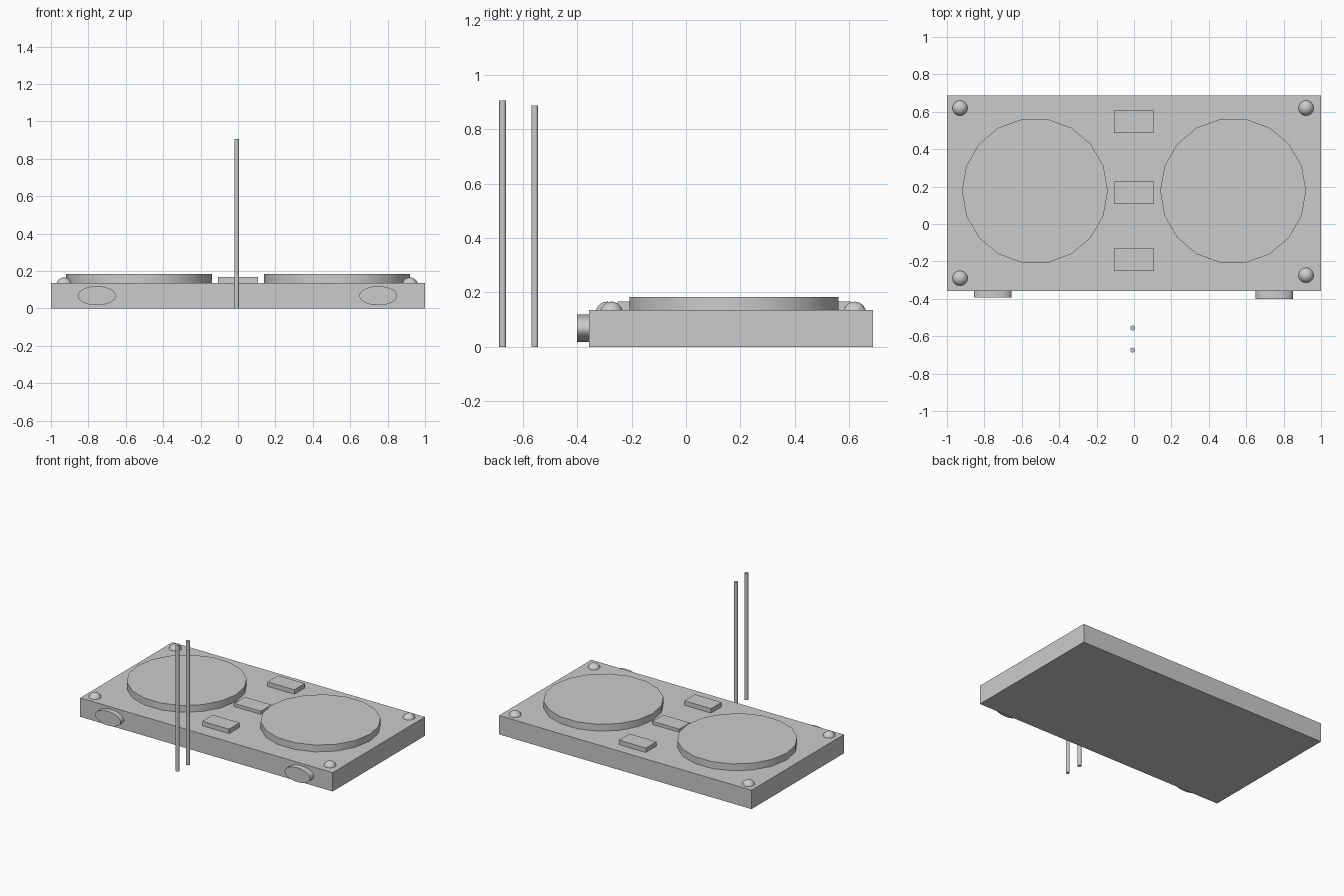
import bpy
from math import radians

if "Cube" in bpy.data.objects:
    bpy.data.objects.remove(bpy.data.objects["Cube"])


def finish(obj, name, scale=(1, 1, 1), smooth=False):
    obj.name = name
    obj.scale = scale
    bpy.ops.object.transform_apply(location=False, rotation=True, scale=True)
    if smooth:
        bpy.ops.object.shade_smooth_by_angle(angle=radians(40))
    return obj


def box(name, x0, x1, y0, y1, z0, z1):
    bpy.ops.mesh.primitive_cube_add(
        size=1, location=((x0 + x1) / 2, (y0 + y1) / 2, (z0 + z1) / 2))
    return finish(bpy.context.object, name, (x1 - x0, y1 - y0, z1 - z0))


def cylinder(name, x, y, z0, z1, radius, sides):
    # rotated 90 degrees so that a corner points along x
    bpy.ops.mesh.primitive_cylinder_add(
        vertices=sides, radius=radius, depth=z1 - z0,
        location=(x, y, (z0 + z1) / 2), rotation=(0, 0, radians(90)))
    return finish(bpy.context.object, name, smooth=True)


TOP = 0.135

# Flat rectangular body
box("base", -1, 1, -0.357, 0.687, 0, TOP)

# Two large round plates
for side, x in (("left", -0.53), ("right", 0.53)):
    cylinder(side + "_plate", x, 0.177, TOP, 0.184, 0.39, 18)

# Row of three buttons between the plates
for part, y, top in (("front", -0.192, 0.167), ("middle", 0.168, 0.158),
                     ("back", 0.546, 0.167)):
    box(part + "_button", -0.106, 0.106, y - 0.06, y + 0.06, TOP, top)

# Domed studs in the corners
for part, x, y in (("back_left", -0.93, 0.62), ("back_right", 0.92, 0.62),
                   ("front_left", -0.93, -0.29), ("front_right", 0.92, -0.274)):
    bpy.ops.mesh.primitive_uv_sphere_add(
        segments=24, ring_count=16, radius=0.042, location=(x, y, 0.124))
    finish(bpy.context.object, part + "_stud", smooth=True)

# Oval knobs on the front face
for side, x, front in (("left", -0.755, -0.394), ("right", 0.75, -0.4)):
    bpy.ops.mesh.primitive_cylinder_add(
        vertices=32, radius=1, depth=1,
        location=(x, (front - 0.34) / 2, 0.068))
    knob = bpy.context.object
    knob.scale = (0.101, 0.051, -0.34 - front)
    knob.rotation_euler = (radians(90), 0, 0)
    finish(knob, side + "_knob", knob.scale.copy(), smooth=True)

# Two thin upright rods standing in front
for part, y, top in (("front", -0.674, 0.906), ("back", -0.556, 0.887)):
    cylinder(part + "_rod", -0.007, y, 0, top, 0.0128, 16)
